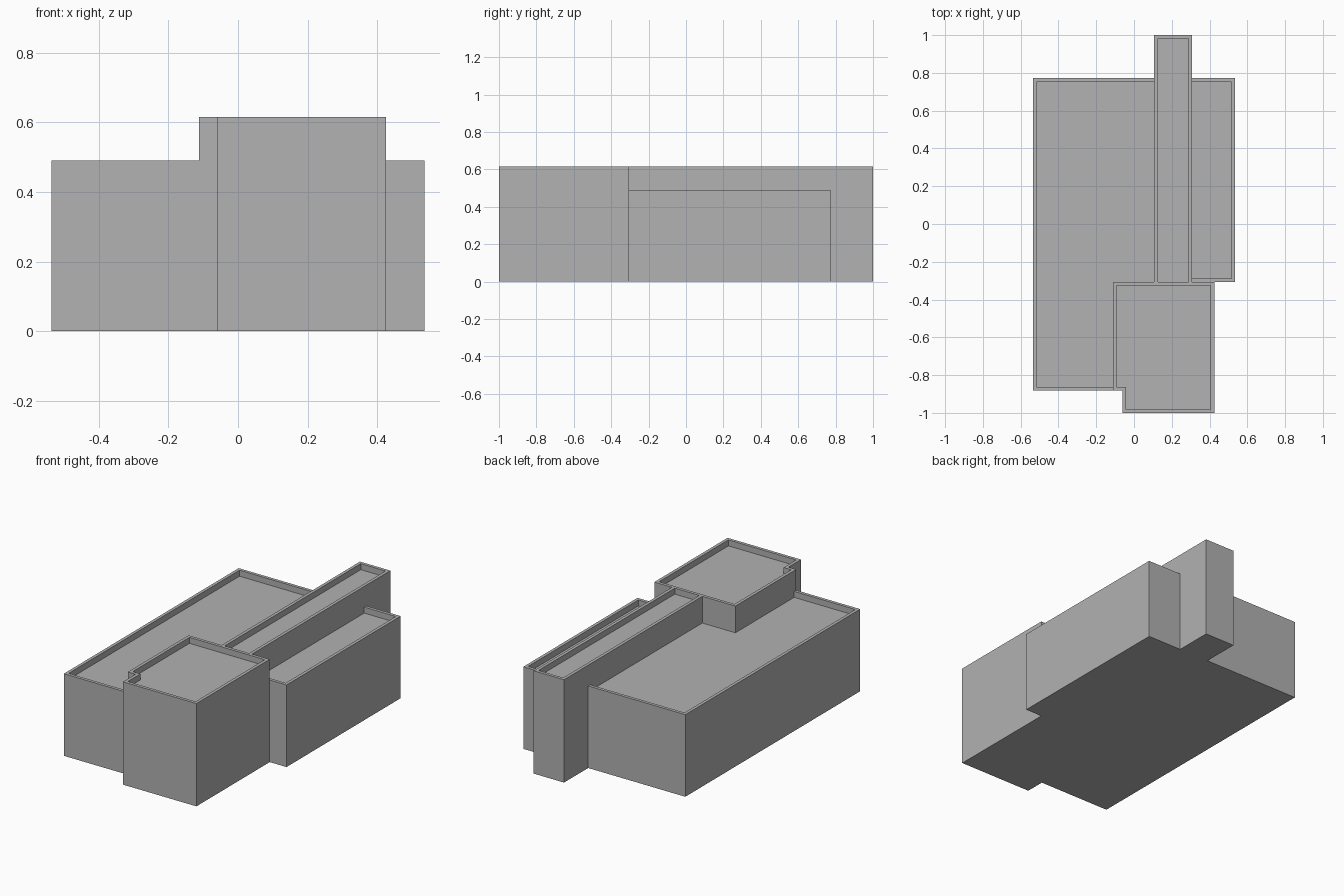
import bpy
import bmesh
from mathutils import Vector

if "Cube" in bpy.data.objects:
    bpy.data.objects.remove(bpy.data.objects["Cube"], do_unlink=True)

# One plain grey for the whole building
grey = bpy.data.materials.new("light_grey")
grey.use_nodes = True
colour = (0.445, 0.445, 0.445, 1)
grey.diffuse_color = colour
grey.node_tree.nodes["Principled BSDF"].inputs["Base Color"].default_value = colour

RIM = 0.019     # parapet thickness
DROP = 0.036    # roof depth below the parapet top
LOW, HIGH = 0.491, 0.615


def inner_outline(points, open_edges):
    """Move each edge of a counter-clockwise right-angled outline inwards,
    except the open ones."""
    count = len(points)
    result = []
    for i, p in enumerate(points):
        corner = p.copy()
        shifts = []
        for edge in ((i - 1) % count, i):
            d = (points[(edge + 1) % count] - points[edge]).normalized()
            shifts.append(Vector((-d.y, d.x)) * (0 if edge in open_edges else RIM))
        result.append(corner + shifts[0] + shifts[1])
    return result


def block(name, outline, height, open_edges=()):
    """A solid mass with a sunken flat roof; open edges have no parapet."""
    outer = [Vector(p) for p in outline]
    inner = inner_outline(outer, open_edges)
    bm = bmesh.new()

    def face(corners):
        bm.faces.new([bm.verts.new((p.x, p.y, z)) for p, z in corners])

    roof = height - DROP
    face([(p, 0) for p in reversed(outer)])
    face([(p, roof) for p in inner])
    for i, a in enumerate(outer):
        j = (i + 1) % len(outer)
        b, c, d = outer[j], inner[j], inner[i]
        if i in open_edges:
            # Flat end of the mass, stepping round neighbouring parapets
            wall = [(a, 0), (b, 0)]
            if (b - c).length > 1e-5:
                wall += [(b, height), (c, height)]
            wall += [(c, roof), (d, roof)]
            if (a - d).length > 1e-5:
                wall += [(d, height), (a, height)]
            face(wall)
        else:
            face([(a, 0), (b, 0), (b, height), (a, height)])
            face([(a, height), (b, height), (c, height), (d, height)])
            face([(d, height), (c, height), (c, roof), (d, roof)])
    bmesh.ops.remove_doubles(bm, verts=bm.verts, dist=1e-5)
    bmesh.ops.recalc_face_normals(bm, faces=bm.faces)
    mesh = bpy.data.meshes.new(name)
    bm.to_mesh(mesh)
    bm.free()
    mesh.materials.append(grey)
    obj = bpy.data.objects.new(name, mesh)
    bpy.context.collection.objects.link(obj)


# Shared wall lines of the plan
WEST, EAST, BACK = -0.536, 0.536, 0.772
SPINE_W, SPINE_E, MID = 0.107, 0.308, -0.307
FRONT_W, FRONT_E, STEP_X, STEP_Y = -0.112, 0.425, -0.061, -0.881

# Large low wing, open towards the taller masses
block("main_wing", [(WEST, STEP_Y), (FRONT_W, STEP_Y), (FRONT_W, MID),
                    (SPINE_W, MID), (SPINE_W, BACK), (WEST, BACK)],
      LOW, open_edges=(1, 2, 3))

# Narrow low wing on the other side of the spine
block("side_wing", [(SPINE_E, MID), (EAST, MID), (EAST, BACK), (SPINE_E, BACK)],
      LOW, open_edges=(3,))

# Tall narrow spine running out past the back
block("central_spine", [(SPINE_W, MID), (SPINE_E, MID), (SPINE_E, 1), (SPINE_W, 1)],
      HIGH, open_edges=(0,))

# Tall front mass with a stepped corner
block("front_block", [(STEP_X, -1), (FRONT_E, -1), (FRONT_E, MID),
                      (FRONT_W, MID), (FRONT_W, STEP_Y), (STEP_X, STEP_Y)], HIGH)
